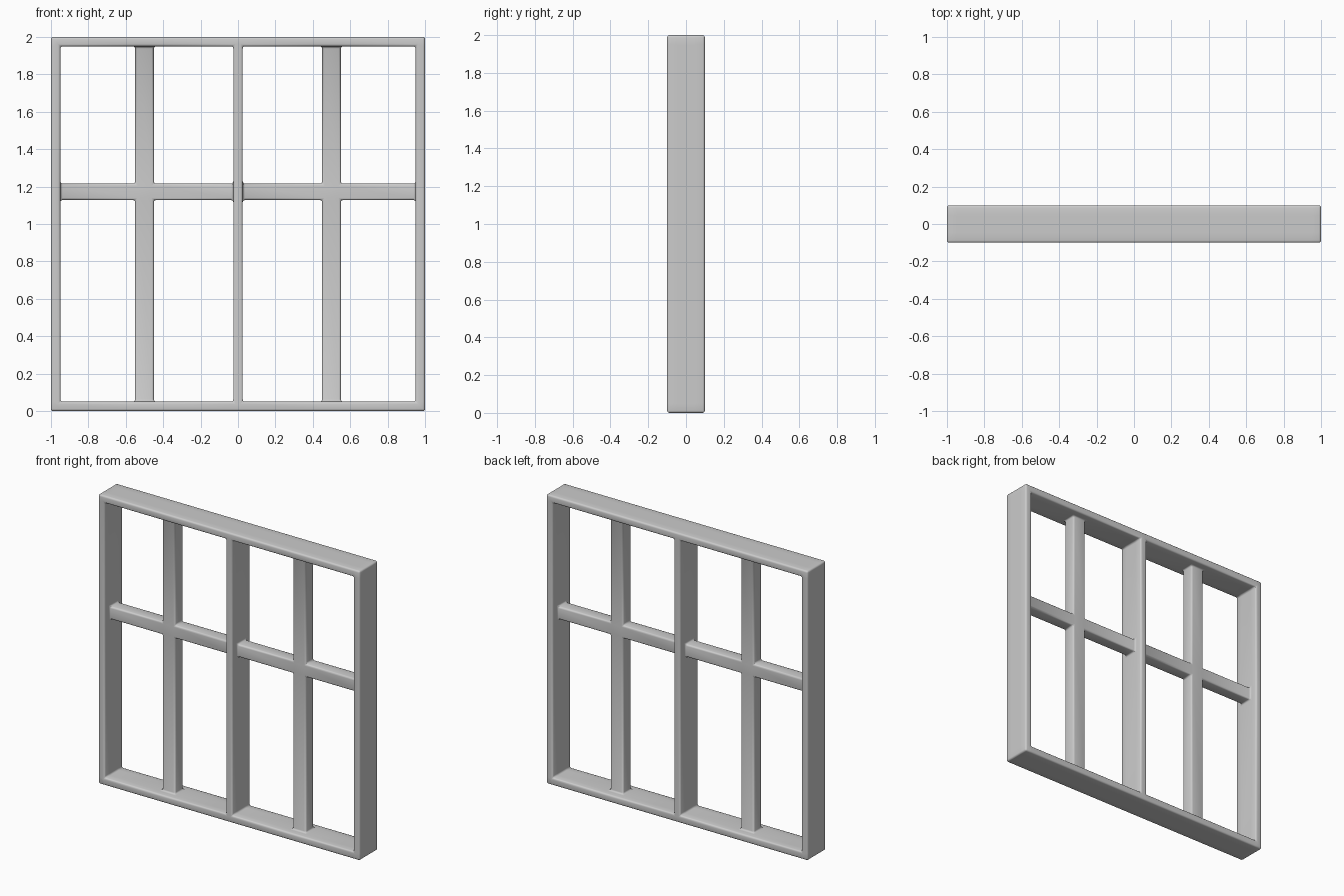
import bpy, bmesh, math

if "Cube" in bpy.data.objects:
    bpy.data.objects.remove(bpy.data.objects["Cube"])

BAR_X = 0.5                      # centre of each vertical glazing bar
xs = [-1, -0.95, -0.55, -0.45, -0.025, 0.025, 0.45, 0.55, 0.95, 1]
ys = [-0.1, -0.045, 0.045, 0.1]
zs = [0, 0.05, 1.128, 1.216, 1.95, 2]


def solid(i, j, k):
    """True where a grid cell belongs to the window frame or its bars."""
    if not (0 <= i < len(xs) - 1 and 0 <= j < len(ys) - 1 and 0 <= k < len(zs) - 1):
        return False
    x = (xs[i] + xs[i + 1]) / 2
    z = (zs[k] + zs[k + 1]) / 2
    frame = abs(x) > 0.95 or z < 0.05 or z > 1.95 or abs(x) < 0.025
    bars = abs(abs(x) - BAR_X) < 0.05 or 1.128 < z < 1.216
    return frame or (bars and j == 1)


bm = bmesh.new()
cache = {}


def vert(i, j, k):
    if (i, j, k) not in cache:
        cache[i, j, k] = bm.verts.new((xs[i], ys[j], zs[k]))
    return cache[i, j, k]


# Outer skin of the joined frame, mullion and glazing bars
for i in range(len(xs) - 1):
    for j in range(len(ys) - 1):
        for k in range(len(zs) - 1):
            if not solid(i, j, k):
                continue
            for axis in range(3):
                for side in (0, 1):
                    n = [i, j, k]
                    n[axis] += 1 if side else -1
                    if solid(*n):
                        continue
                    quad = []
                    for a, b in ((0, 0), (1, 0), (1, 1), (0, 1)):
                        c = [i, j, k]
                        c[axis] += side
                        c[(axis + 1) % 3] += a
                        c[(axis + 2) % 3] += b
                        quad.append(vert(*c))
                    bm.faces.new(quad if side else quad[::-1])

bm.normal_update()
mesh = bpy.data.meshes.new("window_frame")
bm.to_mesh(mesh)
bm.free()
window = bpy.data.objects.new("window_frame", mesh)
bpy.context.collection.objects.link(window)

# Rounded outer edges and filleted joints
bevel = window.modifiers.new("rounded_edges", 'BEVEL')
bevel.width = 0.012
bevel.segments = 3
bevel.limit_method = 'ANGLE'
bevel.angle_limit = math.radians(40)

bpy.context.view_layer.objects.active = window
window.select_set(True)
bpy.ops.object.modifier_apply(modifier=bevel.name)
bpy.ops.object.shade_smooth_by_angle(angle=math.radians(35))
